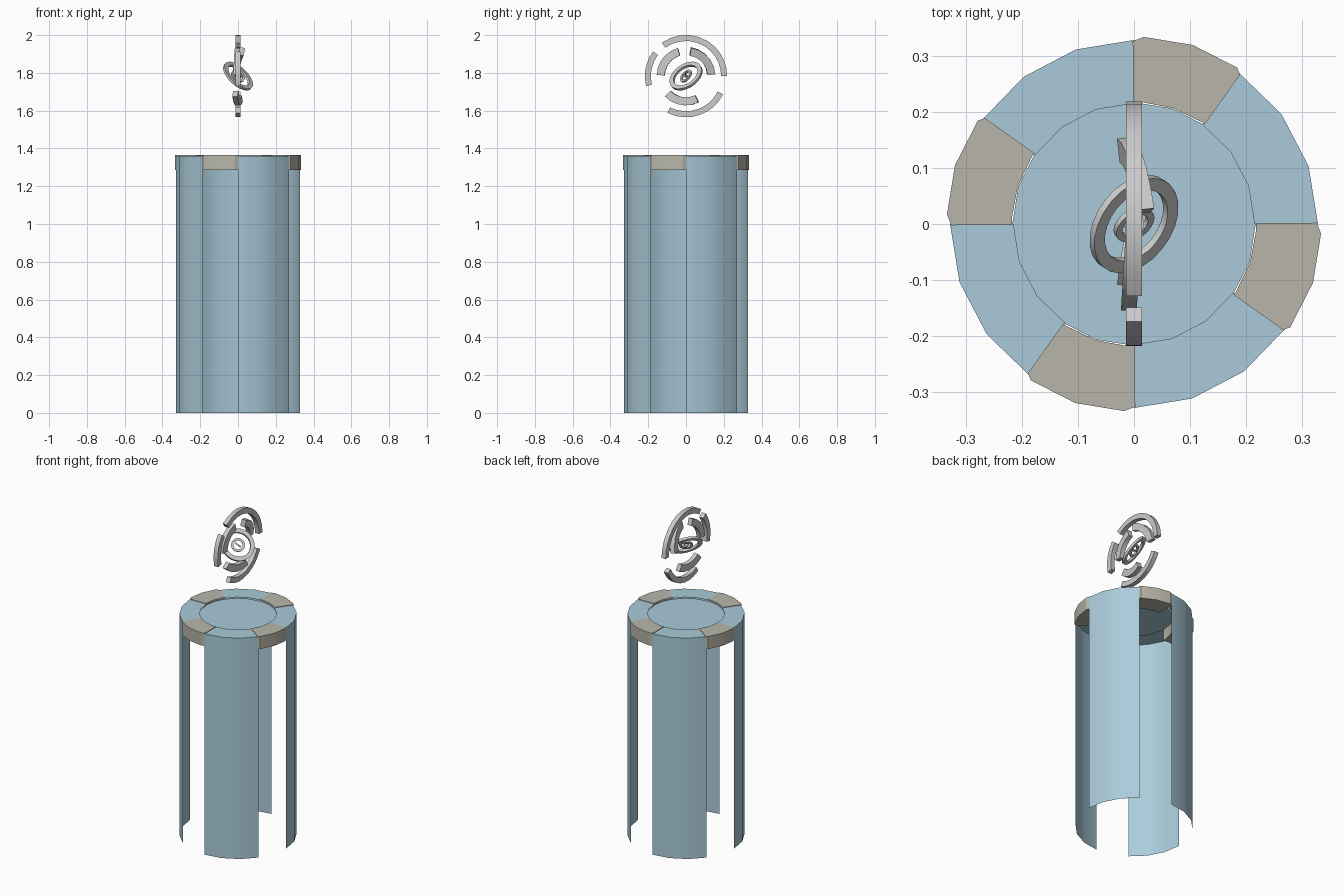
import bpy, bmesh
from math import sin, cos, radians
from mathutils import Vector, Matrix

if "Cube" in bpy.data.objects:
    bpy.data.objects.remove(bpy.data.objects["Cube"])


def material(name, rgb):
    m = bpy.data.materials.new(name)
    m.diffuse_color = (*rgb, 1)
    m.use_nodes = True
    m.node_tree.nodes["Principled BSDF"].inputs["Base Color"].default_value = m.diffuse_color
    return m


BLUE = material("pale_blue", (0.40, 0.60, 0.70))
BEIGE = material("warm_grey", (0.48, 0.47, 0.40))


def make(name, bm, mat=None, fix=True):
    if fix:
        bmesh.ops.recalc_face_normals(bm, faces=bm.faces)
    me = bpy.data.meshes.new(name)
    bm.to_mesh(me)
    bm.free()
    ob = bpy.data.objects.new(name, me)
    bpy.context.collection.objects.link(ob)
    if mat:
        me.materials.append(mat)
    bpy.context.view_layer.objects.active = ob
    ob.select_set(True)
    bpy.ops.object.shade_smooth_by_angle(angle=radians(30))
    ob.select_set(False)
    return ob


def spread(a, b, n):
    return [a + (b - a) * i / n for i in range(n + 1)]


def frame(normal, center):
    # local x lies near world y, local z along the normal
    n = Vector(normal).normalized()
    u = Vector((0, 1, 0))
    u = (u - n * n.dot(u)).normalized()
    v = n.cross(u)
    m = Matrix((u, v, n)).transposed().to_4x4()
    m.translation = center
    return m


def band(name, angles, r_in, r_out, z0, z1, mat=None, closed=False, matrix=None):
    # box-section arc or full ring; r_out may vary per angle
    bm = bmesh.new()
    outs = r_out if isinstance(r_out, list) else [r_out] * len(angles)
    secs = []
    for a, ro in zip(angles, outs):
        c, s = cos(radians(a)), sin(radians(a))
        secs.append([bm.verts.new((r * c, r * s, z))
                     for r, z in ((r_in, z0), (ro, z0), (ro, z1), (r_in, z1))])
    n = len(secs)
    for i in range(n if closed else n - 1):
        p, q = secs[i], secs[(i + 1) % n]
        for k in range(4):
            l = (k + 1) % 4
            bm.faces.new((p[k], p[l], q[l], q[k]))
    if not closed:
        bm.faces.new(secs[0])
        bm.faces.new(secs[-1])
    if matrix:
        bm.transform(matrix)
    return make(name, bm, mat)


# Pedestal: four curved sheets folded inward at the top, with blocks between
for i in range(4):
    t = 90 * i
    bm = bmesh.new()
    rows = []
    for a in spread(t, t + 55.2, 3):
        c, s = cos(radians(a)), sin(radians(a))
        rows.append([bm.verts.new((r * c, r * s, z))
                     for r, z in ((0.328, 0), (0.328, 1.361), (0.215, 1.361))])
    for p, q in zip(rows, rows[1:]):
        for k in range(2):
            bm.faces.new((p[k], q[k], q[k + 1], p[k + 1]))
    make(f"side_panel_{i + 1}", bm, BLUE, fix=False)
    band(f"rim_block_{i + 1}", [t + a for a in (54.6, 56.5, 71.8, 87, 90.4)],
         0.218, [0.326, 0.334, 0.336, 0.334, 0.326], 1.286, 1.364, BEIGE)

# Sunken top plate
bm = bmesh.new()
bmesh.ops.create_circle(bm, cap_ends=True, segments=20, radius=0.217)
bmesh.ops.translate(bm, verts=bm.verts, vec=(0, 0, 1.354))
make("top_plate", bm, BLUE, fix=False)

# Floating ornament: outer broken ring
C = Vector((0, 0, 1.783))
flat = frame((1, 0, 0), C)
for i, (a, b) in enumerate(((0, 57), (57, 126), (143, 194), (243, 302), (302, 334))):
    band(f"outer_arc_{i + 1}", spread(a, b, 5), 0.186, 0.218, -0.014, 0.014, matrix=flat)

# Middle broken ring, each piece slightly tilted
for i, (a, b, n) in enumerate(((3, 80, (1, 0.12, -0.17)),
                               (106, 178, (1, -0.06, 0)),
                               (224, 296, (1, -0.15, 0)))):
    band(f"middle_arc_{i + 1}", spread(a, b, 5), 0.113, 0.155, -0.014, 0.014,
         matrix=frame(n, C))

# Nested tilted rings
for name, r0, r1, h, n in (("inner_ring", 0.071, 0.095, 0.007, (0.61, -0.45, 0.65)),
                           ("small_ring", 0.026, 0.039, 0.005, (0.48, -0.66, 0.56)),
                           ("core_ring", 0.009, 0.018, 0.004, (0.30, 0.60, 0.74))):
    band(name, spread(0, 345, 23), r0, r1, -h, h, closed=True, matrix=frame(n, C))
